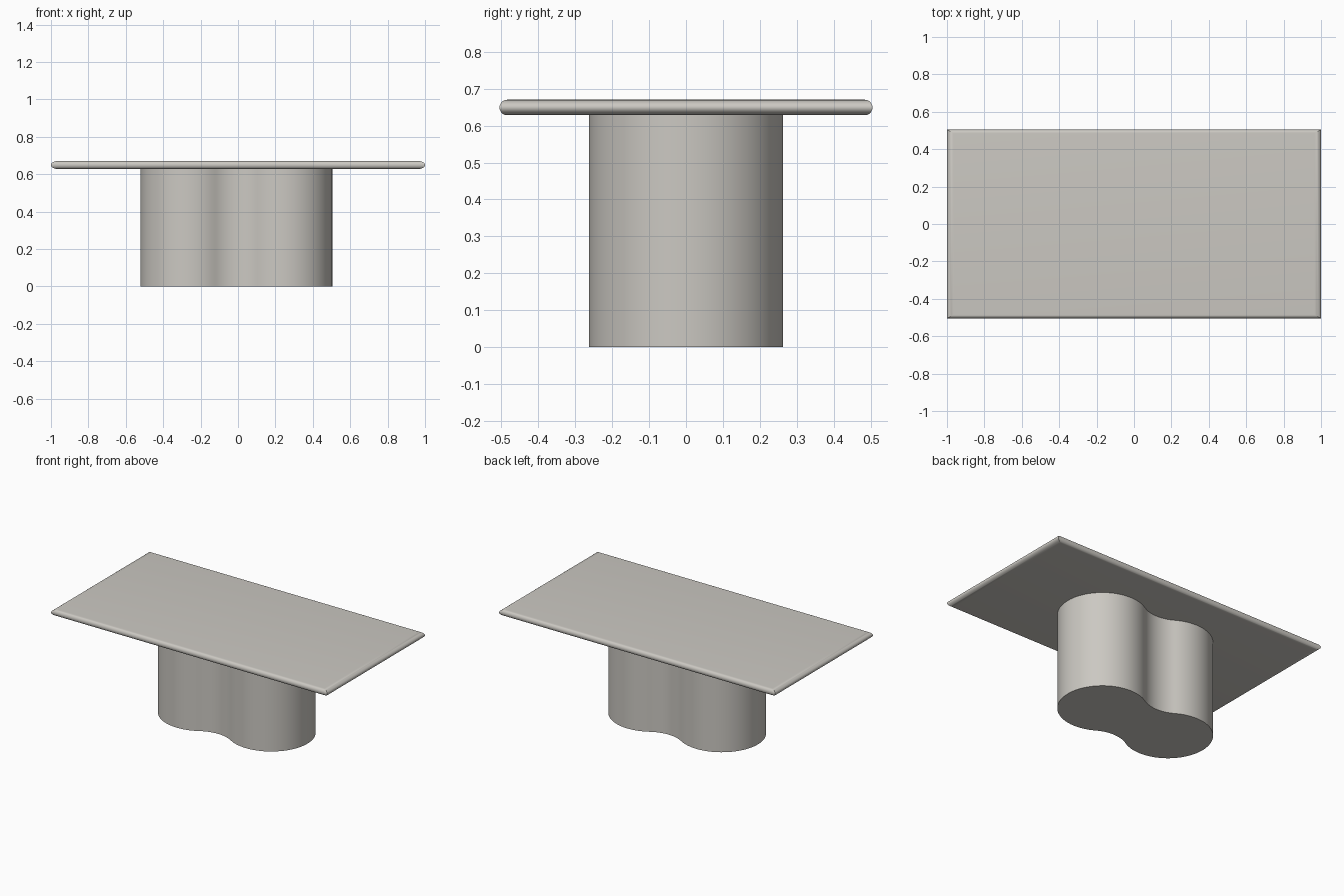
import bpy, bmesh, math

if "Cube" in bpy.data.objects:
    bpy.data.objects.remove(bpy.data.objects["Cube"])

stone = bpy.data.materials.new("warm_grey_stone")
stone.diffuse_color = (0.60, 0.58, 0.54, 1)
stone.use_nodes = True
stone.node_tree.nodes["Principled BSDF"].inputs["Base Color"].default_value = stone.diffuse_color


def make_stack(name, rings, angle):
    """Skin a list of equal-length closed rings and cap both ends."""
    bm = bmesh.new()
    loops = [[bm.verts.new(p) for p in ring] for ring in rings]
    n = len(loops[0])
    for a, b in zip(loops, loops[1:]):
        for i in range(n):
            j = (i + 1) % n
            bm.faces.new((a[i], a[j], b[j], b[i]))
    bm.faces.new(loops[0][::-1])
    bm.faces.new(loops[-1])
    bmesh.ops.recalc_face_normals(bm, faces=bm.faces)
    me = bpy.data.meshes.new(name)
    bm.to_mesh(me)
    bm.free()
    me.materials.append(stone)
    ob = bpy.data.objects.new(name, me)
    bpy.context.collection.objects.link(ob)
    bpy.ops.object.select_all(action='DESELECT')
    ob.select_set(True)
    bpy.context.view_layer.objects.active = ob
    bpy.ops.object.shade_smooth_by_angle(angle=math.radians(angle))
    return ob


# Table top: rectangle with a rounded edge and sharp plan corners
HX, HY, Z0, Z1 = 1.0, 0.505, 0.628, 0.67
rings = []
for k in range(17):
    t = -math.pi / 2 + math.pi * k / 16
    z = (Z0 + Z1) / 2 + (Z1 - Z0) / 2 * math.sin(t)
    x = HX - 0.035 * (1 - math.cos(t))
    y = HY - 0.021 * (1 - math.cos(t))
    rings.append([(-x, -y, z), (x, -y, z), (x, y, z), (-x, y, z)])
make_stack("table_top", rings, 30)

# Pedestal: two round lobes joined by concave waists
CX, D, R, F = -0.009, 0.25, 0.263, 0.22
tilt = math.asin(D / (R + F))
waist_y = (R + F) * math.cos(tilt)


def arc(cx, cy, r, a0, a1, n):
    return [(cx + r * math.cos(a0 + (a1 - a0) * i / n),
             cy + r * math.sin(a0 + (a1 - a0) * i / n)) for i in range(n)]


h = math.pi / 2
half = arc(D, 0, R, -h - tilt, h + tilt, 56)             # right lobe
half += arc(0, waist_y, F, -h + tilt, -h - tilt, 20)     # rear waist
outline = half + [(-x, -y) for x, y in half]             # other half by rotation
make_stack("pedestal", [[(x + CX, y, z) for x, y in outline] for z in (0.0, 0.64)], 30)
